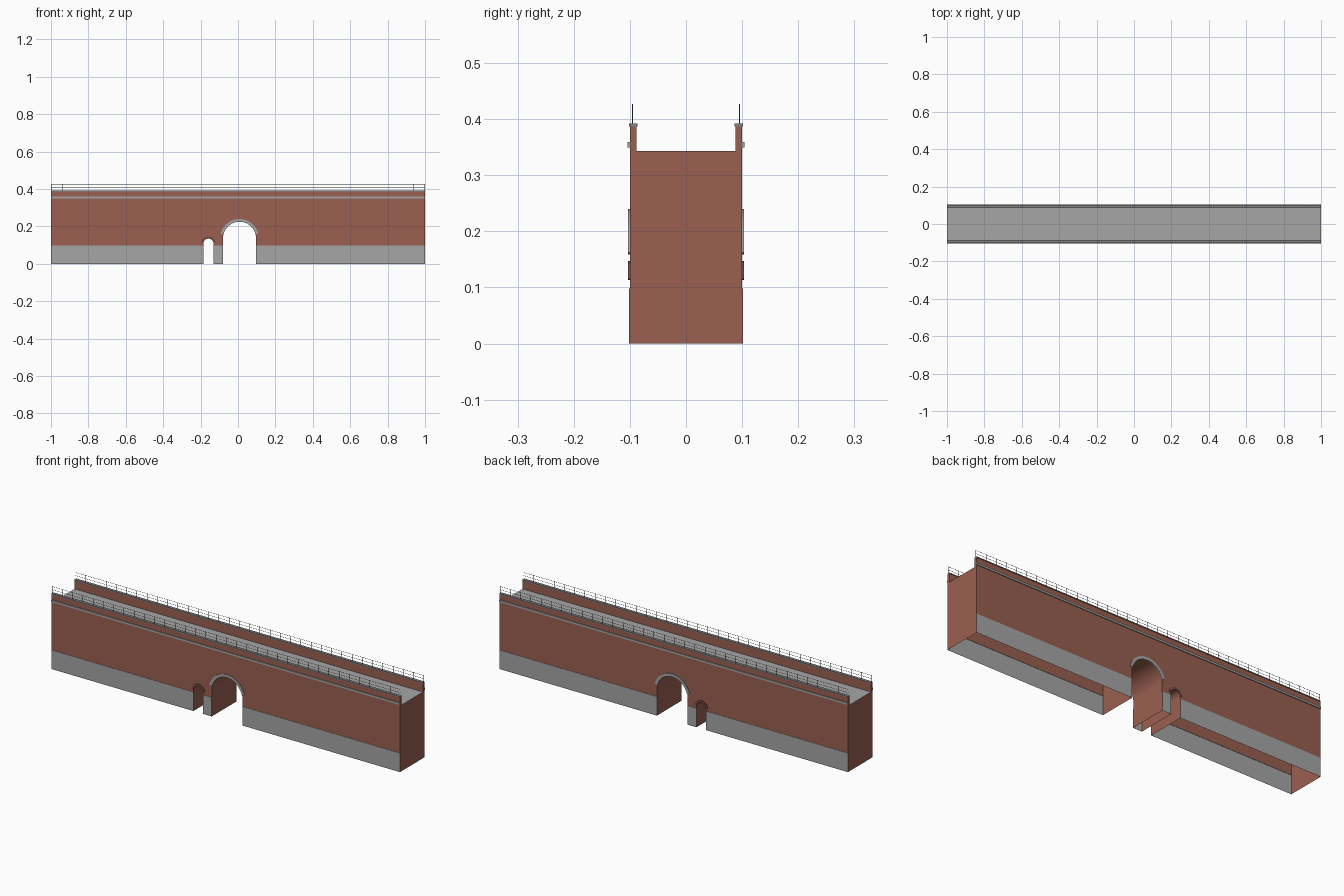
import bpy, bmesh, math

if "Cube" in bpy.data.objects:
    bpy.data.objects.remove(bpy.data.objects["Cube"])

def material(name, r, g, b):
    m = bpy.data.materials.new(name)
    m.diffuse_color = (r, g, b, 1)
    m.use_nodes = True
    m.node_tree.nodes["Principled BSDF"].inputs["Base Color"].default_value = m.diffuse_color
    return m

BRICK = material("brick red", 0.32, 0.117, 0.08)
STONE = material("stone grey", 0.38, 0.38, 0.38)
DARK_BRICK = material("dark brick", 0.19, 0.075, 0.055)
CAP = material("coping grey", 0.23, 0.23, 0.23)
METAL = material("rail grey", 0.12, 0.12, 0.125)

L, W, WP = 1.0, 0.1, 0.1015          # half length, half width, plinth half width
PLINTH, DECK = 0.098, 0.343
SMALL = (-0.158, 0.108, 0.027)       # arch centre x, spring z, radius
BIG = (0.008, 0.137, 0.088)

def finish(name, bm, *mats):
    me = bpy.data.meshes.new(name)
    bm.to_mesh(me)
    bm.free()
    for m in mats:
        me.materials.append(m)
    ob = bpy.data.objects.new(name, me)
    bpy.context.collection.objects.link(ob)
    return ob

def face(bm, pts, mat=0):
    f = bm.faces.new([bm.verts.new(p) for p in pts])
    f.material_index = mat
    return f

def add_box(bm, x0, x1, y0, y1, z0, z1):
    v = bmesh.ops.create_cube(bm, size=1)["verts"]
    for p in v:
        p.co = ((x0 + x1) / 2 + p.co.x * (x1 - x0),
                (y0 + y1) / 2 + p.co.y * (y1 - y0),
                (z0 + z1) / 2 + p.co.z * (z1 - z0))

def arch_line(cx, cz, r, n=24):
    return [(cx - r * math.cos(math.pi * i / n), cz + r * math.sin(math.pi * i / n))
            for i in range(n + 1)]

# Brick body above the plinth: columns of wall over a lower edge that follows both arches
lower = [(-L, PLINTH)]
for cx, cz, r in (SMALL, BIG):
    lower += [(cx - r, PLINTH)] + arch_line(cx, cz, r) + [(cx + r, PLINTH)]
lower.append((L, PLINTH))
bm = bmesh.new()
for (xa, za), (xb, zb) in zip(lower, lower[1:]):
    if xb - xa > 1e-6:
        face(bm, [(xa, -W, za), (xb, -W, zb), (xb, -W, DECK), (xa, -W, DECK)])
        face(bm, [(xb, W, zb), (xa, W, za), (xa, W, DECK), (xb, W, DECK)])
        face(bm, [(xa, -W, DECK), (xb, -W, DECK), (xb, W, DECK), (xa, W, DECK)], 1)
    if not za == zb == PLINTH:       # passage lining; hollow towards the ground
        face(bm, [(xa, -W, za), (xa, W, za), (xb, W, zb), (xb, -W, zb)])
for s in (-1, 1):
    face(bm, [(s * L, -s * W, PLINTH), (s * L, s * W, PLINTH),
              (s * L, s * W, DECK), (s * L, -s * W, DECK)])
bmesh.ops.remove_doubles(bm, verts=bm.verts[:], dist=1e-5)
finish("viaduct_body", bm, BRICK, STONE)

# Stone plinth, open underneath, with brick ends and passage sides
bm = bmesh.new()
edges = [-L, SMALL[0] - SMALL[2], SMALL[0] + SMALL[2],
         BIG[0] - BIG[2], BIG[0] + BIG[2], L]
for x0, x1 in zip(edges[::2], edges[1::2]):
    for s in (-1, 1):
        a, b = (x0, x1) if s < 0 else (x1, x0)
        y, yi = s * WP, s * W
        face(bm, [(a, y, 0), (b, y, 0), (b, y, PLINTH), (a, y, PLINTH)])
        face(bm, [(a, y, PLINTH), (b, y, PLINTH), (b, yi, PLINTH), (a, yi, PLINTH)])
        x = x0 if s < 0 else x1
        face(bm, [(x, -y, 0), (x, y, 0), (x, y, PLINTH), (x, -y, PLINTH)], 1)
finish("plinth", bm, STONE, BRICK)

# Arch rings standing slightly proud of both faces
def arch_ring(name, arch, outer, z_end, depth, count, mat):
    cx, cz, r = arch
    a0 = math.asin((z_end - cz) / outer)
    angles = [a0 + (math.pi - 2 * a0) * k / count for k in range(count + 1)]
    bm = bmesh.new()
    for s in (-1, 1):
        def row(q):
            return [bm.verts.new((cx + q * math.cos(t), s * (W - 0.001), cz + q * math.sin(t)))
                    for t in angles]
        inner, outside = row(r), row(outer)
        faces = [bm.faces.new((inner[k], outside[k], outside[k + 1], inner[k + 1]))
                 for k in range(count)]
        ext = bmesh.ops.extrude_face_region(bm, geom=faces, use_keep_orig=True)["geom"]
        bmesh.ops.translate(bm, vec=(0, s * (depth + 0.001), 0),
                            verts=[v for v in ext if isinstance(v, bmesh.types.BMVert)])
    bmesh.ops.recalc_face_normals(bm, faces=bm.faces[:])
    finish(name, bm, mat)

arch_ring("large_arch_ring", BIG, 0.103, 0.162, 0.003, 24, STONE)
arch_ring("small_arch_ring", SMALL, 0.039, 0.115, 0.003, 16, DARK_BRICK)

# Parts running the whole length along both edges
def edge_strips(name, y0, y1, z0, z1, mat):
    bm = bmesh.new()
    add_box(bm, -L, L, y0, y1, z0, z1)
    add_box(bm, -L, L, -y1, -y0, z0, z1)
    finish(name, bm, mat)

edge_strips("parapet", 0.088, W, DECK, 0.387, BRICK)
edge_strips("coping", 0.0865, 0.102, 0.387, 0.392, CAP)
edge_strips("string_course", W - 0.001, 0.1045, 0.349, 0.359, STONE)

# Railings: posts and thin horizontal rails
T, R, YR = 0.0008, 0.0005, 0.0955
bm = bmesh.new()
for s in (-1, 1):
    y = s * YR
    for i in range(35):
        x = -L + T + i * (2 * L - 2 * T) / 34
        add_box(bm, x - T, x + T, y - T, y + T, 0.391, 0.427)
    for z in (0.409, 0.4255):
        add_box(bm, -L, L, y - R, y + R, z - R, z + R)
finish("railings", bm, METAL)
